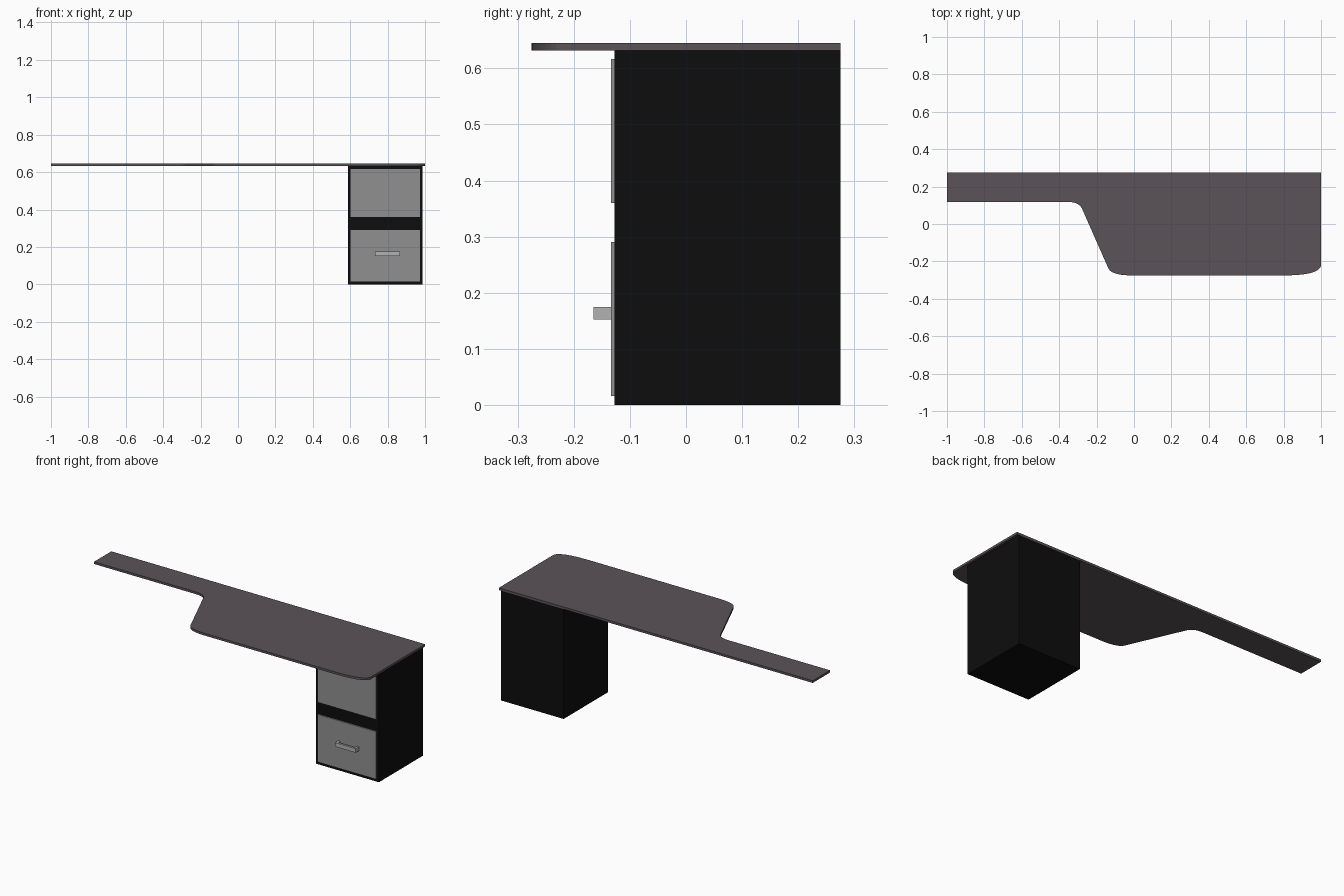
import bpy, bmesh
from mathutils import Vector

if "Cube" in bpy.data.objects:
    bpy.data.objects.remove(bpy.data.objects["Cube"])


def material(name, r, g, b):
    m = bpy.data.materials.new(name)
    m.diffuse_color = (r, g, b, 1)
    m.use_nodes = True
    m.node_tree.nodes["Principled BSDF"].inputs["Base Color"].default_value = m.diffuse_color
    return m


def prism(name, outline, z0, z1, mat):
    """Extrude a flat outline from z0 up to z1."""
    bm = bmesh.new()
    face = bm.faces.new([bm.verts.new((x, y, z0)) for x, y in outline])
    ext = bmesh.ops.extrude_face_region(bm, geom=[face])
    verts = [v for v in ext["geom"] if isinstance(v, bmesh.types.BMVert)]
    bmesh.ops.translate(bm, verts=verts, vec=(0, 0, z1 - z0))
    bmesh.ops.recalc_face_normals(bm, faces=bm.faces)
    mesh = bpy.data.meshes.new(name)
    bm.to_mesh(mesh)
    bm.free()
    mesh.materials.append(mat)
    obj = bpy.data.objects.new(name, mesh)
    bpy.context.collection.objects.link(obj)
    return obj


def box(name, x0, x1, y0, y1, z0, z1, mat):
    return prism(name, [(x0, y0), (x1, y0), (x1, y1), (x0, y1)], z0, z1, mat)


def corner(a, c, b, n=10):
    """Rounded corner from a to b, pulled towards c."""
    a, b, c = Vector(a), Vector(b), Vector(c)
    return [tuple(a * (1 - t) ** 2 + c * 2 * t * (1 - t) + b * t * t)
            for t in (i / n for i in range(n + 1))]


top_mat = material("dark_laminate", 0.105, 0.085, 0.095)
black = material("black_panel", 0.004, 0.004, 0.004)
grey = material("grey_front", 0.28, 0.28, 0.28)
metal = material("light_metal", 0.45, 0.45, 0.45)

# Desk top: narrow left wing stepping out to a wide work area
outline = [(-1, 0.275), (-1, 0.118)]
outline += corner((-0.355, 0.118), (-0.295, 0.118), (-0.278, 0.082))
outline += corner((-0.138, -0.235), (-0.122, -0.275), (-0.01, -0.275))
outline += corner((0.80, -0.275), (0.99, -0.275), (1, -0.222))
outline += [(1, 0.275)]
prism("desk_top", outline, 0.632, 0.645, top_mat)

# Pedestal cabinet
box("cabinet", 0.587, 0.987, -0.127, 0.275, 0, 0.632, black)

# Drawer fronts
for name, z0, z1 in (("lower_drawer_front", 0.016, 0.290),
                     ("upper_drawer_front", 0.360, 0.617)):
    box(name, 0.601, 0.973, -0.134, -0.127, z0, z1, grey)

# U-shaped pull handle on the lower drawer
x0, x1, yf, yb, t = 0.733, 0.865, -0.165, -0.134, 0.012
prism("drawer_handle",
      [(x0, yb), (x0, yf), (x1, yf), (x1, yb), (x1 - t, yb),
       (x1 - t, yf + t), (x0 + t, yf + t), (x0 + t, yb)],
      0.152, 0.175, metal)
